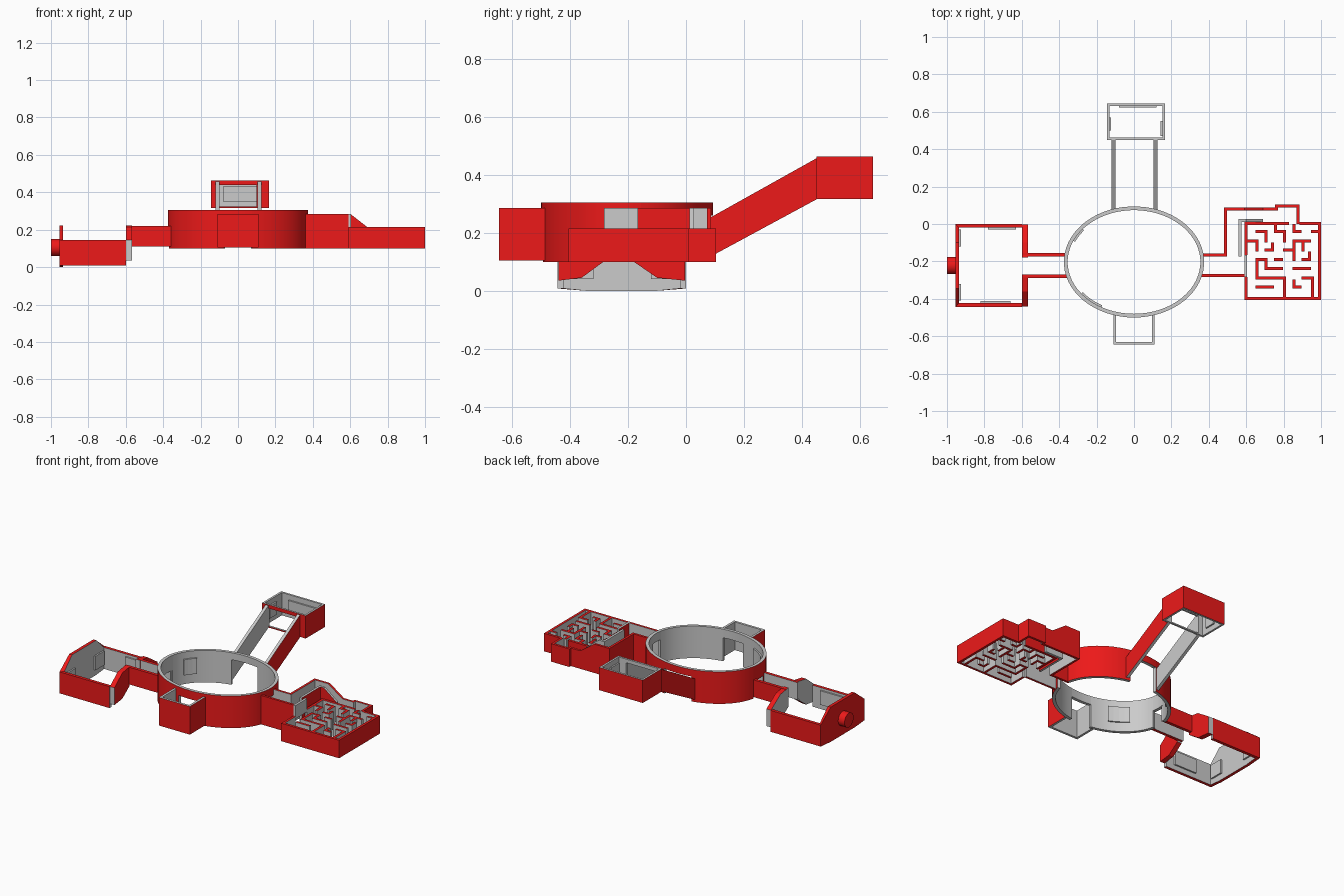
import bpy, bmesh, math
from mathutils import Vector

if "Cube" in bpy.data.objects:
    bpy.data.objects.remove(bpy.data.objects["Cube"])


def material(name, color):
    m = bpy.data.materials.new(name)
    m.diffuse_color = color
    m.use_nodes = True
    m.node_tree.nodes["Principled BSDF"].inputs["Base Color"].default_value = m.diffuse_color
    return m


RED = material("outer_red", (0.85, 0.01, 0.01, 1))
GREY = material("inner_grey", (0.6, 0.6, 0.6, 1))


def wall(name, path, t=0.02, rim_red=False, closed=False, smooth=False, outer_red=True):
    """Solid wall along (x, y, z_low, z_high) points; path is the outer face, thickness goes left."""
    n = len(path)
    pts = [Vector(p[:2]) for p in path]

    def normal(i):
        d = (pts[(i + 1) % n] - pts[i % n]).normalized()
        return Vector((-d.y, d.x))

    bm = bmesh.new()
    rows = []
    for i, p in enumerate(path):
        a = normal(i - 1) if closed or i > 0 else normal(0)
        b = normal(i) if closed or i < n - 1 else a
        q = pts[i] + (a + b) * t / (1 + a.dot(b))
        rows.append([bm.verts.new(v) for v in (
            (p[0], p[1], p[2]), (p[0], p[1], p[3]), (q.x, q.y, p[2]), (q.x, q.y, p[3]))])

    def face(verts, mat):
        bm.faces.new(verts).material_index = mat

    for i in range(n if closed else n - 1):
        ol, oh, il, ih = rows[i]
        pl, ph, jl, jh = rows[(i + 1) % n]
        face((ol, pl, ph, oh), 0 if outer_red else 1)
        face((jl, il, ih, jh), 1)
        face((oh, ph, jh, ih), 0 if rim_red else 1)
        face((pl, ol, il, jl), 0 if rim_red else 1)
    if not closed:
        ol, oh, il, ih = rows[0]
        face((ol, oh, ih, il), 1)
        ol, oh, il, ih = rows[-1]
        face((ol, il, ih, oh), 1)
    me = bpy.data.meshes.new(name)
    bm.to_mesh(me)
    bm.free()
    me.materials.append(RED)
    me.materials.append(GREY)
    ob = bpy.data.objects.new(name, me)
    bpy.context.collection.objects.link(ob)
    if smooth:
        bpy.ops.object.select_all(action='DESELECT')
        ob.select_set(True)
        bpy.context.view_layer.objects.active = ob
        bpy.ops.object.shade_smooth_by_angle(angle=math.radians(35))
    return ob


def flat(points, lo, hi):
    return [(x, y, lo, hi) for x, y in points]


def arc(a0, a1, lo, hi, rx=0.375, ry=0.297):
    k = max(2, round((a1 - a0) / 0.1))
    return [(rx * math.cos(a0 + (a1 - a0) * i / k), -0.203 + ry * math.sin(a0 + (a1 - a0) * i / k), lo, hi)
            for i in range(k + 1)]


# Oval hall with a lintel above each of its four doors
h = math.pi / 2
doors = [(-h, 0.2, 0.25), (0, 0.16, 0.25), (h, 0.26, 0.26), (2 * h, 0.16, 0.21)]
for i, (mid, half, top) in enumerate(doors):
    nxt = doors[(i + 1) % 4]
    end = nxt[0] - nxt[1] + (4 * h if i == 3 else 0)
    wall("hall_lintel", arc(mid - half, mid + half, top, 0.305), smooth=True)
    wall("hall_wall", arc(mid + half, end, 0.1, 0.305), smooth=True)
for a0, a1 in ((2.45, 2.72), (3.8, 4.2)):
    wall("hall_panel", arc(a0, a1, 0.16, 0.26, 0.357, 0.279), 0.012, outer_red=False)

# Front vestibule
wall("vestibule", flat([(-0.11, -0.48), (-0.11, -0.645), (0.11, -0.645), (0.11, -0.48)], 0.105, 0.285), 0.015)

# Rising back corridor and upper room
wall("ramp_wall_right", [(0.125, 0.07, 0.11, 0.245), (0.125, 0.455, 0.318, 0.46)])
wall("ramp_wall_left", [(-0.12, 0.455, 0.318, 0.46), (-0.12, 0.07, 0.11, 0.245)])
wall("upper_room", flat([(0.1, 0.45), (0.165, 0.45), (0.165, 0.645), (-0.145, 0.645), (-0.145, 0.45),
                         (-0.1, 0.45)], 0.317, 0.463), 0.013)
wall("upper_room_lintel", flat([(-0.1, 0.45), (0.1, 0.45)], 0.44, 0.463), 0.013)
wall("upper_room_sill", flat([(-0.1, 0.45), (0.1, 0.45)], 0.317, 0.325), 0.013)
for a, b in (((0.12, 0.632), (-0.08, 0.632)), ((-0.132, 0.57), (-0.132, 0.5)), ((0.152, 0.47), (0.152, 0.55))):
    wall("upper_room_panel", flat([a, b], 0.35, 0.43), 0.01, outer_red=False)

# Left corridor
wall("left_corridor_front", flat([(-0.6, -0.29), (-0.355, -0.29)], 0.11, 0.22), rim_red=True)
wall("left_corridor_back", flat([(-0.355, -0.155), (-0.6, -0.155)], 0.11, 0.22), rim_red=True)

# Left room: low sides, chamfered gable and two wings beside the door
wall("left_room_shell", [(-0.6, 0, 0.008, 0.145), (-0.955, 0, 0.008, 0.145), (-0.955, -0.1, 0, 0.222),
                         (-0.955, -0.345, 0, 0.222), (-0.955, -0.443, 0.008, 0.145),
                         (-0.6, -0.443, 0.008, 0.145)], rim_red=True)
wall("left_room_wing_front", [(-0.568, -0.44, 0.035, 0.145), (-0.568, -0.36, 0.045, 0.21),
                              (-0.568, -0.285, 0.1, 0.222)], 0.032, rim_red=True)
wall("left_room_wing_back", [(-0.568, -0.18, 0.1, 0.222), (-0.568, -0.1, 0.045, 0.21),
                             (-0.568, -0.003, 0.035, 0.145)], 0.032, rim_red=True)
for a, b in (((-0.935, -0.03), (-0.935, -0.12)), ((-0.935, -0.32), (-0.935, -0.41)),
             ((-0.63, -0.02), (-0.78, -0.02)), ((-0.82, -0.423), (-0.66, -0.423))):
    wall("left_room_panel", flat([a, b], 0.04, 0.13), 0.01, outer_red=False)

# Capped round niche on the far left
bpy.ops.mesh.primitive_cylinder_add(vertices=16, radius=0.046, depth=0.055,
                                    location=(-0.9725, -0.222, 0.105), rotation=(0, h, 0))
niche = bpy.context.object
niche.name = "left_niche"
niche.data.materials.append(RED)
bpy.ops.object.shade_smooth_by_angle(angle=math.radians(35))

# Right corridor
wall("right_corridor_front", flat([(0.355, -0.283), (0.59, -0.283)], 0.1, 0.285), 0.015, rim_red=True)
wall("right_corridor_end", flat([(0.59, -0.283), (0.59, -0.165)][::-1], 0.2, 0.285), 0.015)

# Side passage that turns the corner and slopes down into the maze
wall("passage_outer", [(0.885, 0, 0.1, 0.215), (0.885, 0.103, 0.1, 0.215), (0.755, 0.103, 0.1, 0.215),
                       (0.755, 0.087, 0.1, 0.215), (0.69, 0.087, 0.1, 0.215), (0.59, 0.087, 0.1, 0.285),
                       (0.482, 0.087, 0.1, 0.285), (0.482, -0.158, 0.1, 0.285),
                       (0.355, -0.158, 0.1, 0.285)], 0.015, rim_red=True)
wall("passage_inner", [(0.575, -0.175, 0.1, 0.285), (0.575, 0.012, 0.1, 0.285), (0.6, 0.012, 0.1, 0.285),
                       (0.69, 0.012, 0.1, 0.215)][::1], -0.015 + 0.03)

# Maze: outer wall with two entrances, then inner walls on an 8 x 8 grid
X0, Y0, S = 0.595, 0.005, 0.0495
wall("maze_outer_front", flat([(0.59, -0.283), (0.59, -0.405), (1.0, -0.405), (1.0, 0.01), (0.885, 0.01)],
                              0.1, 0.215), 0.016, rim_red=True)
wall("maze_outer_back", flat([(0.83, 0.01), (0.59, 0.01), (0.59, -0.165)], 0.1, 0.215), 0.016, rim_red=True)
T = 0.016
maze = ["11 21 22", "30 31 41 42", "02 12 13", "23 33 32", "50 51 61", "52 72", "62 63", "71 81",
        "52 54", "43 53", "14 24 25 45", "14 16 26", "34 44", "64 74 73", "55 75", "17 37",
        "26 36 46 48", "56 57 67", "66 76 78"]
for line in maze:
    cells = [(int(c[0]), int(c[1])) for c in line.split()]
    path = [(X0 + c * S + 0.004, Y0 - r * S - 0.004) for c, r in cells]
    wall("maze_wall", flat(path, 0.1, 0.215), T, rim_red=True, outer_red=False)
